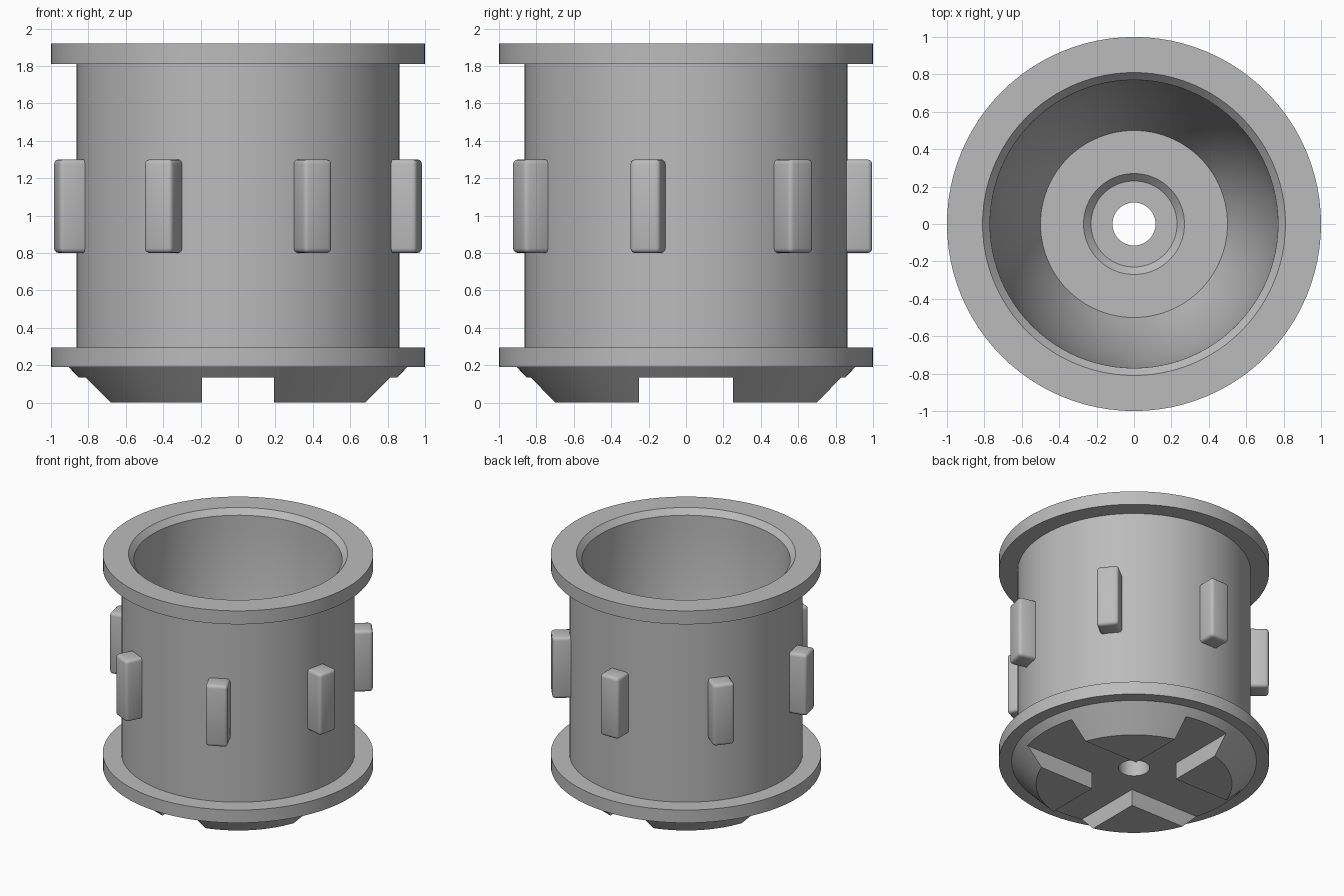
import bpy, bmesh, math
from mathutils import Matrix

cube = bpy.data.objects.get("Cube")
if cube:
    bpy.data.objects.remove(cube, do_unlink=True)

grey = bpy.data.materials.new("plain grey")
grey.use_nodes = True
grey.diffuse_color = (0.5, 0.5, 0.5, 1)
grey.node_tree.nodes["Principled BSDF"].inputs["Base Color"].default_value = (0.5, 0.5, 0.5, 1)


def add_object(name, bm):
    bmesh.ops.recalc_face_normals(bm, faces=bm.faces)
    mesh = bpy.data.meshes.new(name)
    bm.to_mesh(mesh)
    bm.free()
    mesh.materials.append(grey)
    obj = bpy.data.objects.new(name, mesh)
    bpy.context.collection.objects.link(obj)
    return obj


def lathe(name, profile, segments=96):
    """Spin a closed (radius, z) outline around the z axis."""
    bm = bmesh.new()
    rings = []
    for i in range(segments):
        a = 2 * math.pi * i / segments
        rings.append([bm.verts.new((r * math.cos(a), r * math.sin(a), z)) for r, z in profile])
    n = len(profile)
    for i in range(segments):
        p, q = rings[i], rings[(i + 1) % segments]
        for j in range(n):
            k = (j + 1) % n
            bm.faces.new((p[j], q[j], q[k], p[k]))
    return add_object(name, bm)


def box(name, size, centre):
    bm = bmesh.new()
    bmesh.ops.create_cube(bm, size=1, matrix=Matrix.Translation(centre) @ Matrix.Diagonal((*size, 1)))
    return add_object(name, bm)


def activate(obj):
    bpy.ops.object.select_all(action='DESELECT')
    obj.select_set(True)
    bpy.context.view_layer.objects.active = obj


def smooth(obj):
    activate(obj)
    bpy.ops.object.shade_smooth_by_angle(angle=math.radians(30))


# Cup: conical foot, two flanges, straight wall, rounded bowl and stepped centre hole
floor_z, lip_z, lip_r, floor_r = 0.5, 1.875, 0.77, 0.5
end = math.acos(floor_r / lip_r)
depth = (lip_z - floor_z) / math.sin(end)
bowl = [(lip_r * math.cos(end * i / 12), lip_z - depth * math.sin(end * i / 12)) for i in range(13)]
outside = [(0.115, 0), (0.725, 0), (0.905, 0.19), (1, 0.19), (1, 0.295), (0.863, 0.295),
           (0.863, 1.81), (1, 1.81), (1, 1.92), (0.81, 1.92)]
centre_hole = [(0.27, floor_z), (0.23, floor_z - 0.04), (0.115, floor_z - 0.04)]
cup = lathe("cup", outside + bowl + centre_hole)

# Crossed slots cut into the underside
for name, size in (("slot_front_back", (0.385, 2.4, 0.3)), ("slot_left_right", (2.4, 0.505, 0.3))):
    cutter = box(name, size, (0, 0, -0.015))
    cutter.hide_render = True
    mod = cup.modifiers.new(name, 'BOOLEAN')
    mod.operation = 'DIFFERENCE'
    mod.solver = 'EXACT'
    mod.object = cutter
    activate(cup)
    bpy.ops.object.modifier_apply(modifier=name)
    bpy.data.objects.remove(cutter, do_unlink=True)
smooth(cup)

# Seven rounded ribs around the wall
rib_count = 7
for i in range(rib_count):
    rib = box(f"rib_{i + 1}", (0.165, 0.165, 0.5), (0, 0.913, 1.05))
    rib.rotation_euler.z = 2 * math.pi * i / rib_count
    bevel = rib.modifiers.new("rounded_edges", 'BEVEL')
    bevel.width = 0.025
    bevel.segments = 3
    activate(rib)
    bpy.ops.object.modifier_apply(modifier="rounded_edges")
    smooth(rib)
